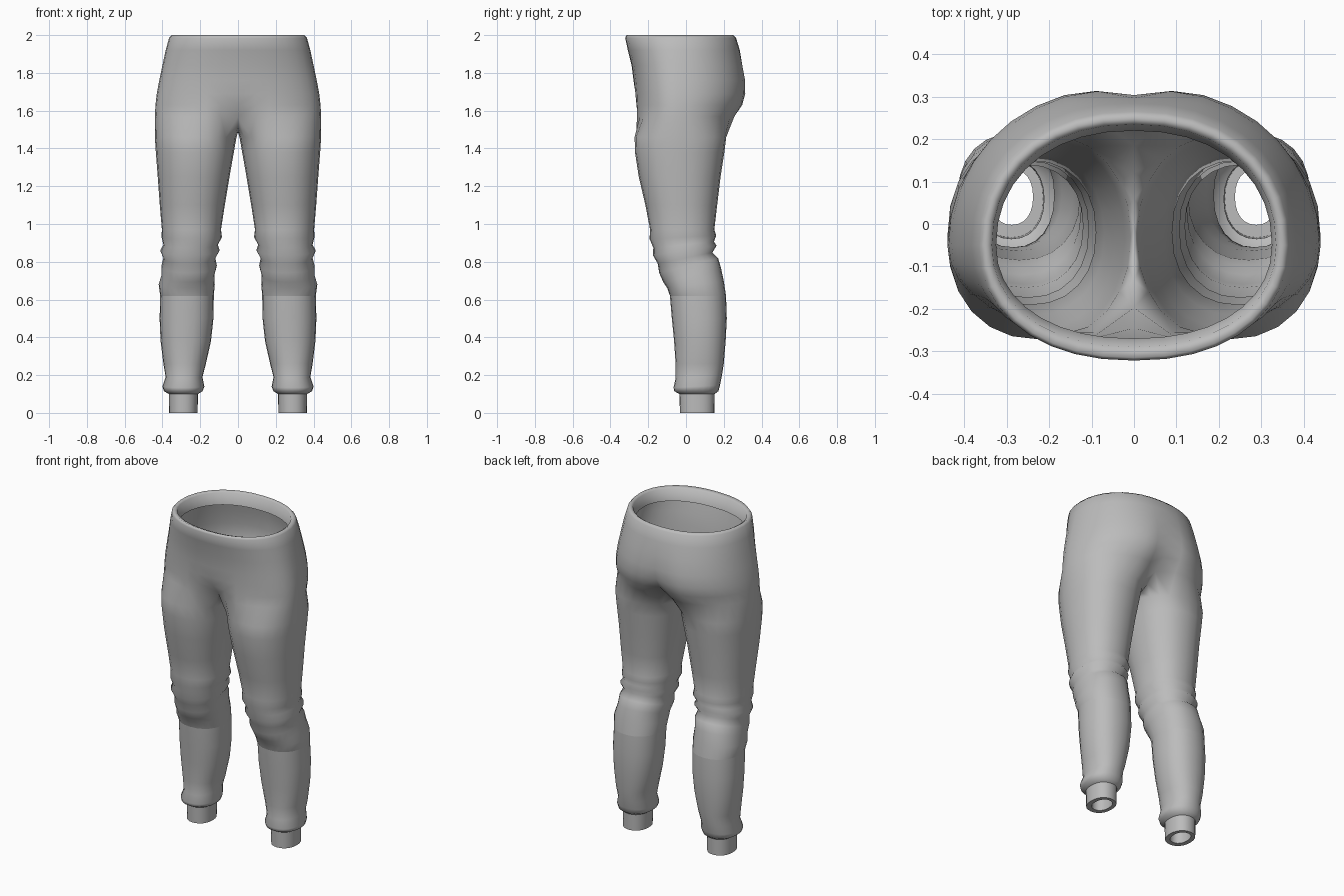
import bpy
import bmesh
from math import sin, cos, pi, exp, copysign

cube = bpy.data.objects.get("Cube")
if cube:
    bpy.data.objects.remove(cube, do_unlink=True)

SIDES = 24            # points round a leg
OUTER = 19            # of these, the points that carry on up into the hips
INNER = SIDES - OUTER
STEP = 2 * pi / SIDES

# Hips, top down: height, half width, front, back, front crease, back crease
HIPS = [
    (1.92, .325, -.27, .22, 0, 0),          # turned-in waist edge
    (1.99, .335, -.29, .235, 0, 0),
    (2.0, .352, -.315, .25, 0, 0),
    (1.985, .365, -.322, .265, 0, 0),
    (1.92, .383, -.308, .285, 0, 0),
    (1.84, .4, -.288, .305, 0, .008),
    (1.76, .417, -.278, .322, 0, .018),
    (1.69, .43, -.272, .325, .005, .03),
    (1.63, .437, -.27, .312, .025, .05),
    (1.57, .44, -.272, .275, .075, .09),    # crotch
]

# Legs, top down: height, inside, outside, front, back, tilt
LEGS = [
    (1.46, .008, .44, -.272, .213, 0),
    (1.38, .022, .435, -.27, .203, 0),
    (1.25, .045, .425, -.25, .183, 0),
    (1.1, .07, .414, -.215, .165, 0),
    (.97, .09, .403, -.19, .15, 0),
    (.93, .085, .405, -.193, .16, .05),     # knee folds
    (.89, .107, .395, -.173, .148, .1),
    (.86, .097, .412, -.175, .162, .15),
    (.82, .12, .395, -.15, .14, .2),
    (.78, .112, .405, -.142, .17, .25),
    (.73, .125, .405, -.12, .185, .25),
    (.68, .123, .42, -.1, .2, .12),
    (.62, .128, .412, -.085, .212, 0),
    (.5, .13, .415, -.075, .216, 0),
    (.38, .143, .41, -.063, .21, 0),
    (.26, .17, .395, -.055, .2, 0),
    (.19, .188, .383, -.055, .19, .05),
    (.14, .178, .4, -.066, .18, .05),       # gathered hem
    (.115, .188, .392, -.062, .172, 0),
    (.1, .212, .366, -.035, .152, 0),
    (0, .214, .365, -.032, .15, 0),         # cuff
    (0, .238, .338, -.002, .13, 0),
    (.07, .238, .338, -.002, .13, 0),
]
SHARP_HEIGHTS = (.62, .1, 0)


def power(value, exponent):
    return copysign(abs(value) ** exponent, value)


def hip_ring(bm, z, width, front, back, crease_f, crease_b):
    """Half outline from the front seam round the side to the back seam."""
    ring = []
    middle = -.05
    for i in range(OUTER):
        a = pi * (i / (OUTER - 1) - .5)
        x = 0 if i in (0, OUTER - 1) else width * power(cos(a), .9)
        reach = back - middle if a > 0 else middle - front
        y = middle + reach * power(sin(a), .93)
        dip = exp(-(x / .07) ** 2)
        y += dip * (crease_f if a < 0 else -crease_b)
        ring.append(bm.verts.new((x, y, z)))
    return ring


def leg_ring(bm, z, inside, outside, front, back, tilt):
    ring = []
    cx, rx = (inside + outside) / 2, (outside - inside) / 2
    cy, ry = (front + back) / 2, (back - front) / 2
    for i in range(SIDES):
        a = STEP * (i - (OUTER - 1) / 2)
        x, y = rx * power(cos(a), .9), ry * power(sin(a), .9)
        ring.append(bm.verts.new((cx + x, cy + y, z + tilt * y)))
    return ring


def bridge(bm, upper, lower, closed):
    count = len(upper)
    for i in range(count if closed else count - 1):
        j = (i + 1) % count
        bm.faces.new((lower[i], lower[j], upper[j], upper[i]))


bm = bmesh.new()

# Hips
hips = [hip_ring(bm, *row) for row in HIPS]
for upper, lower in zip(hips, hips[1:]):
    bridge(bm, upper, lower, False)

# Seam under the crotch closes the last hip outline into a leg ring
crotch = hips[-1]
start, end = crotch[-1].co.copy(), crotch[0].co.copy()
for k in range(1, INNER + 1):
    t = k / (INNER + 1)
    p = start.lerp(end, t)
    p.z -= .085 * sin(pi * t) ** .7
    crotch.append(bm.verts.new(p))

# Leg, knee, hem and cuff
legs = [crotch] + [leg_ring(bm, *row) for row in LEGS]
for upper, lower in zip(legs, legs[1:]):
    bridge(bm, upper, lower, True)

# Smooth cloth with crisp seams
for face in bm.faces:
    face.smooth = True
for row, ring in zip(LEGS, legs[1:]):
    if row[0] in SHARP_HEIGHTS:
        for i, v in enumerate(ring):
            bm.edges.get((v, ring[(i + 1) % SIDES])).smooth = False

mesh = bpy.data.meshes.new("trousers")
bm.to_mesh(mesh)
bm.free()

cloth = bpy.data.materials.new("grey_cloth")
cloth.use_nodes = True
colour = (.5, .5, .5, 1)
cloth.diffuse_color = colour
cloth.node_tree.nodes["Principled BSDF"].inputs["Base Color"].default_value = colour
mesh.materials.append(cloth)

trousers = bpy.data.objects.new("trousers", mesh)
bpy.context.collection.objects.link(trousers)
mirror = trousers.modifiers.new("other_side", "MIRROR")
mirror.use_clip = True
mirror.merge_threshold = .0005
